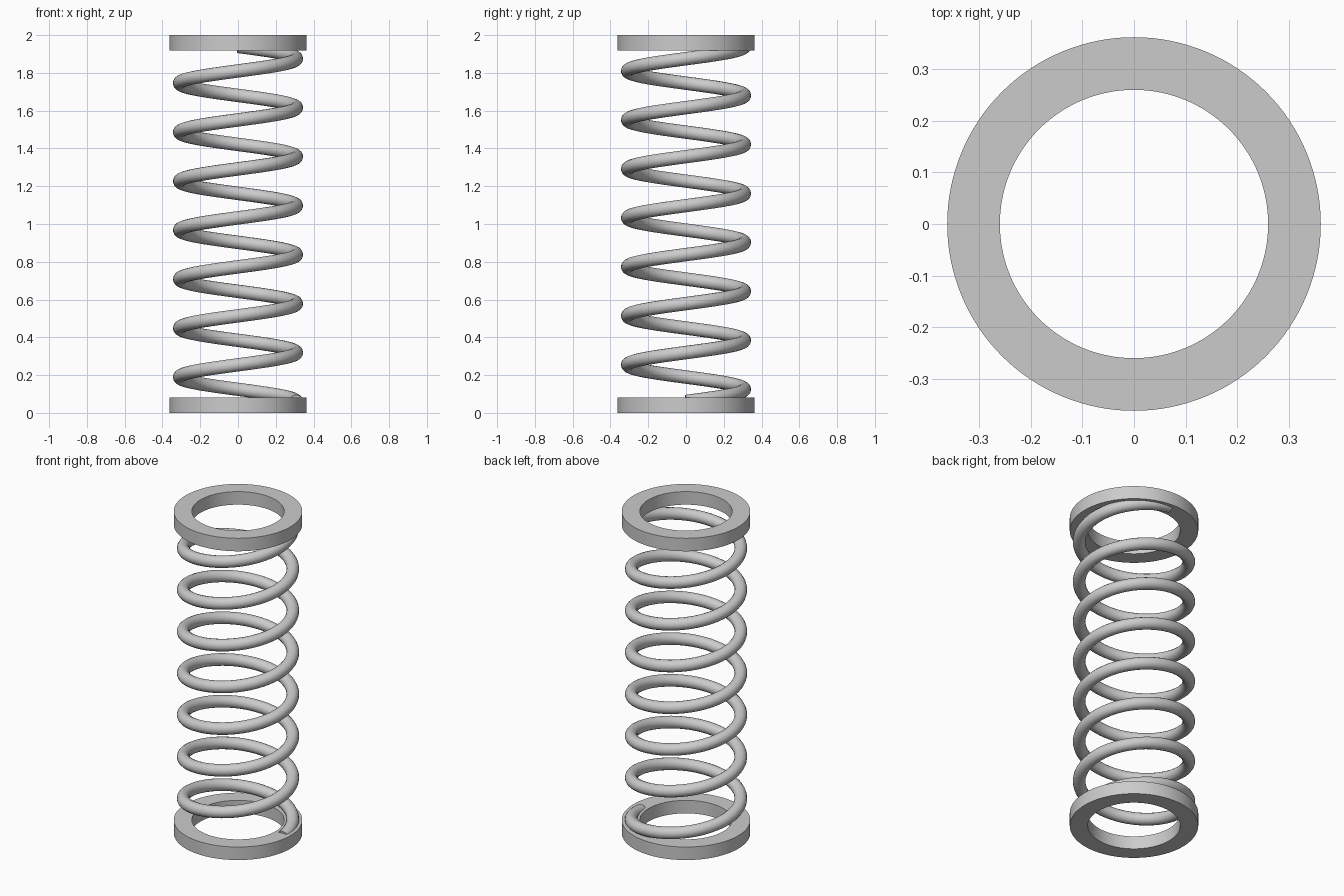
import bpy, bmesh
from math import cos, sin, pi, radians

if "Cube" in bpy.data.objects:
    bpy.data.objects.remove(bpy.data.objects["Cube"])

R_OUT, R_IN, RING_H = 0.362, 0.26, 0.081
COIL_R, WIRE_R = 0.309, 0.0355
Z0, Z1, TURNS = 0.06, 1.94, 7.25


def smooth(obj):
    bpy.ops.object.select_all(action='DESELECT')
    obj.select_set(True)
    bpy.context.view_layer.objects.active = obj
    bpy.ops.object.shade_smooth_by_angle(angle=radians(35))


def make_ring(name, z, n=128):
    # rectangular section swept round the z axis
    section = [(R_IN, z), (R_OUT, z), (R_OUT, z + RING_H), (R_IN, z + RING_H)]
    bm = bmesh.new()
    loops = [[bm.verts.new((r * cos(2 * pi * i / n), r * sin(2 * pi * i / n), h))
              for r, h in section] for i in range(n)]
    for i in range(n):
        a, b = loops[i], loops[(i + 1) % n]
        for k in range(4):
            m = (k + 1) % 4
            bm.faces.new((a[k], b[k], b[m], a[m]))
    bmesh.ops.recalc_face_normals(bm, faces=bm.faces)
    mesh = bpy.data.meshes.new(name)
    bm.to_mesh(mesh)
    bm.free()
    obj = bpy.data.objects.new(name, mesh)
    bpy.context.collection.objects.link(obj)
    smooth(obj)


def make_coil(name, steps_per_turn=64):
    # round wire along a helix, with its ends sunk into the rings
    curve = bpy.data.curves.new(name, 'CURVE')
    curve.dimensions = '3D'
    curve.bevel_depth = WIRE_R
    curve.bevel_resolution = 6
    curve.use_fill_caps = True
    n = int(TURNS * steps_per_turn)
    spline = curve.splines.new('POLY')
    spline.points.add(n)
    for i, p in enumerate(spline.points):
        t = i / n
        a = 2 * pi * TURNS * t
        p.co = (COIL_R * cos(a), COIL_R * sin(a), Z0 + (Z1 - Z0) * t, 1)
    obj = bpy.data.objects.new(name, curve)
    bpy.context.collection.objects.link(obj)
    bpy.ops.object.select_all(action='DESELECT')
    obj.select_set(True)
    bpy.context.view_layer.objects.active = obj
    bpy.ops.object.convert(target='MESH')
    smooth(bpy.context.view_layer.objects.active)


make_ring("bottom_ring", 0)
make_ring("top_ring", 2 - RING_H)
make_coil("spring_coil")
